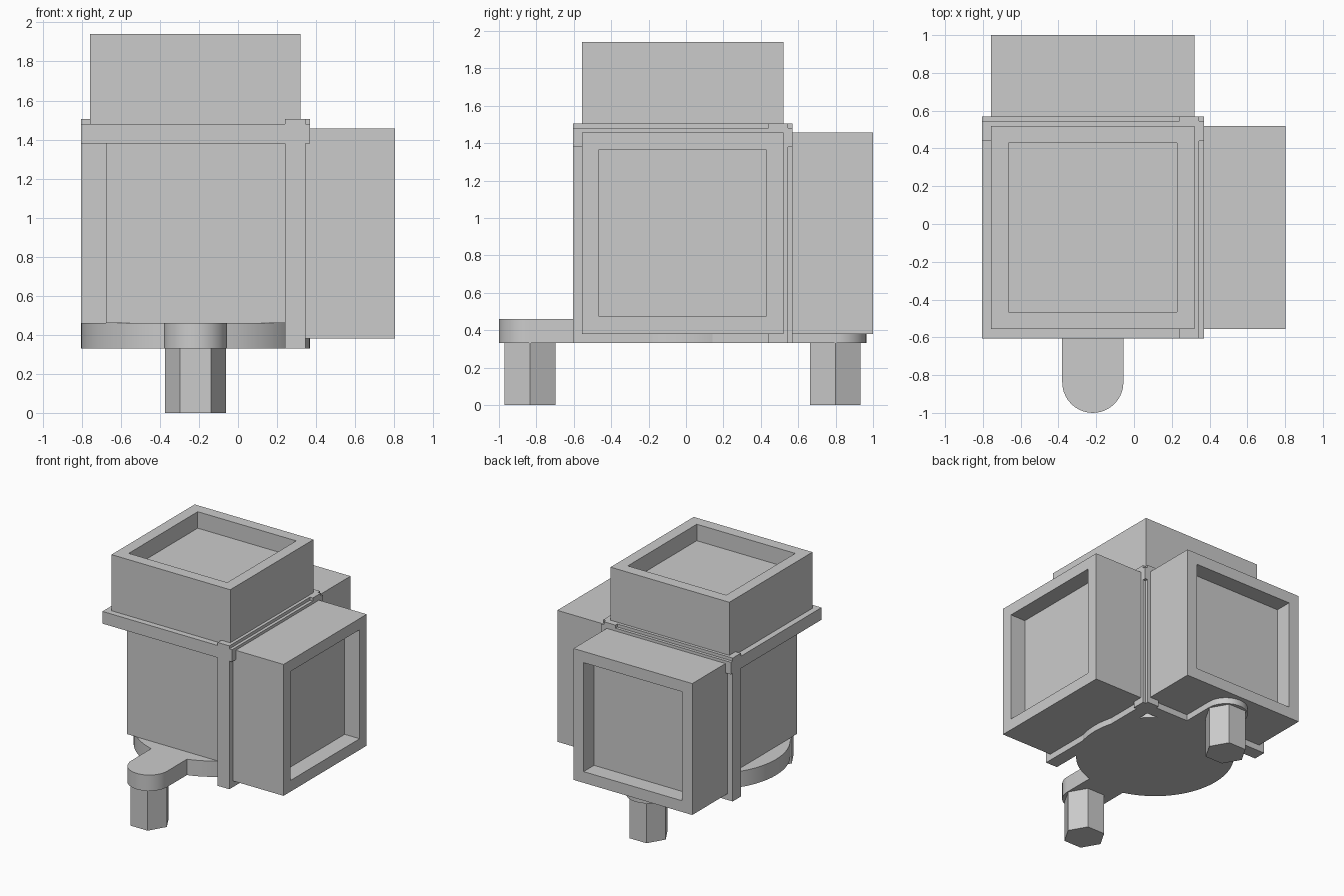
import bpy, bmesh
from math import asin, cos, sin, pi, radians
from mathutils import Vector

cube = bpy.data.objects.get("Cube")
if cube:
    bpy.data.objects.remove(cube, do_unlink=True)

grey = bpy.data.materials.new("plain_grey")
grey.use_nodes = True
grey.diffuse_color = (0.6, 0.6, 0.6, 1)
grey.node_tree.nodes["Principled BSDF"].inputs["Base Color"].default_value = (0.6, 0.6, 0.6, 1)

CX, CY = -0.218, -0.018          # axis of the body
BASE_Z, BASE_TOP = 0.33, 0.46    # underside and top of the foot plate


def finish(name, bm):
    bmesh.ops.recalc_face_normals(bm, faces=bm.faces)
    mesh = bpy.data.meshes.new(name)
    bm.to_mesh(mesh)
    bm.free()
    mesh.materials.append(grey)
    obj = bpy.data.objects.new(name, mesh)
    bpy.context.collection.objects.link(obj)
    return obj


def box_bm(lo, hi):
    bm = bmesh.new()
    bmesh.ops.create_cube(bm, size=1)
    lo, hi = Vector(lo), Vector(hi)
    for v in bm.verts:
        v.co = (lo + hi) / 2 + v.co * (hi - lo)
    return bm


def box(name, lo, hi):
    return finish(name, box_bm(lo, hi))


def recessed_block(name, lo, hi, axis, border=0.13, depth=0.135):
    """Box with a square pocket in its outer face along the axis."""
    bm = box_bm(lo, hi)
    outer = max(bm.faces, key=lambda f: f.calc_center_median()[axis])
    bmesh.ops.inset_region(bm, faces=[outer], thickness=border)
    pocket = bmesh.ops.extrude_face_region(bm, geom=[outer])["geom"]
    if outer.is_valid:
        bmesh.ops.delete(bm, geom=[outer], context='FACES_ONLY')
    for v in pocket:
        if isinstance(v, bmesh.types.BMVert):
            v.co[axis] -= depth
    return finish(name, bm)


def prism(name, points, z0, z1):
    bm = bmesh.new()
    face = bm.faces.new([bm.verts.new((x, y, z0)) for x, y in points])
    top = bmesh.ops.extrude_face_region(bm, geom=[face])["geom"]
    for v in top:
        if isinstance(v, bmesh.types.BMVert):
            v.co.z = z1
    return finish(name, bm)


def arc(x, y, r, start, end, steps):
    angles = [start + (end - start) * i / steps for i in range(steps + 1)]
    return [(x + r * cos(a), y + r * sin(a)) for a in angles]


# Central body
box("body", (-0.675, -0.475, BASE_TOP), (0.24, 0.44, 1.38))

# Three crossing flange plates
box("top_flange", (-0.805, -0.605, 1.38), (0.37, 0.57, 1.48))
box("side_flange", (0.24, -0.605, BASE_Z), (0.345, 0.57, 1.505))
box("back_flange", (-0.805, 0.44, BASE_Z), (0.37, 0.545, 1.505))

# Three blocks with square pockets
recessed_block("top_block", (-0.757, -0.557, 1.48), (0.32, 0.52, 1.94), 2)
recessed_block("side_block", (0.345, -0.557, 0.38), (0.803, 0.52, 1.457), 0)
recessed_block("back_block", (-0.757, 0.545, 0.38), (0.32, 1.0, 1.457), 1)

# Round foot plate with a rounded arm at front and back
radius, arm, reach = 0.586, 0.162, 0.82
t = asin(arm / radius)
outline = (arc(CX, CY, radius, t - pi / 2, pi / 2 - t, 32)
           + arc(CX, CY + reach, arm, 0, pi, 20)
           + arc(CX, CY, radius, pi / 2 + t, 3 * pi / 2 - t, 32)
           + arc(CX, CY - reach, arm, pi, 2 * pi, 20))
foot_plate = prism("foot_plate", outline, BASE_Z, BASE_TOP)
bpy.ops.object.select_all(action='DESELECT')
foot_plate.select_set(True)
bpy.context.view_layer.objects.active = foot_plate
bpy.ops.object.shade_smooth_by_angle(angle=radians(30))

# Hexagonal pegs under the arms
for name, side in (("front_peg", -1), ("back_peg", 1)):
    hexagon = arc(CX, CY + side * 0.816, 0.157, 0, 2 * pi, 6)[:-1]
    prism(name, hexagon, 0, BASE_Z)
